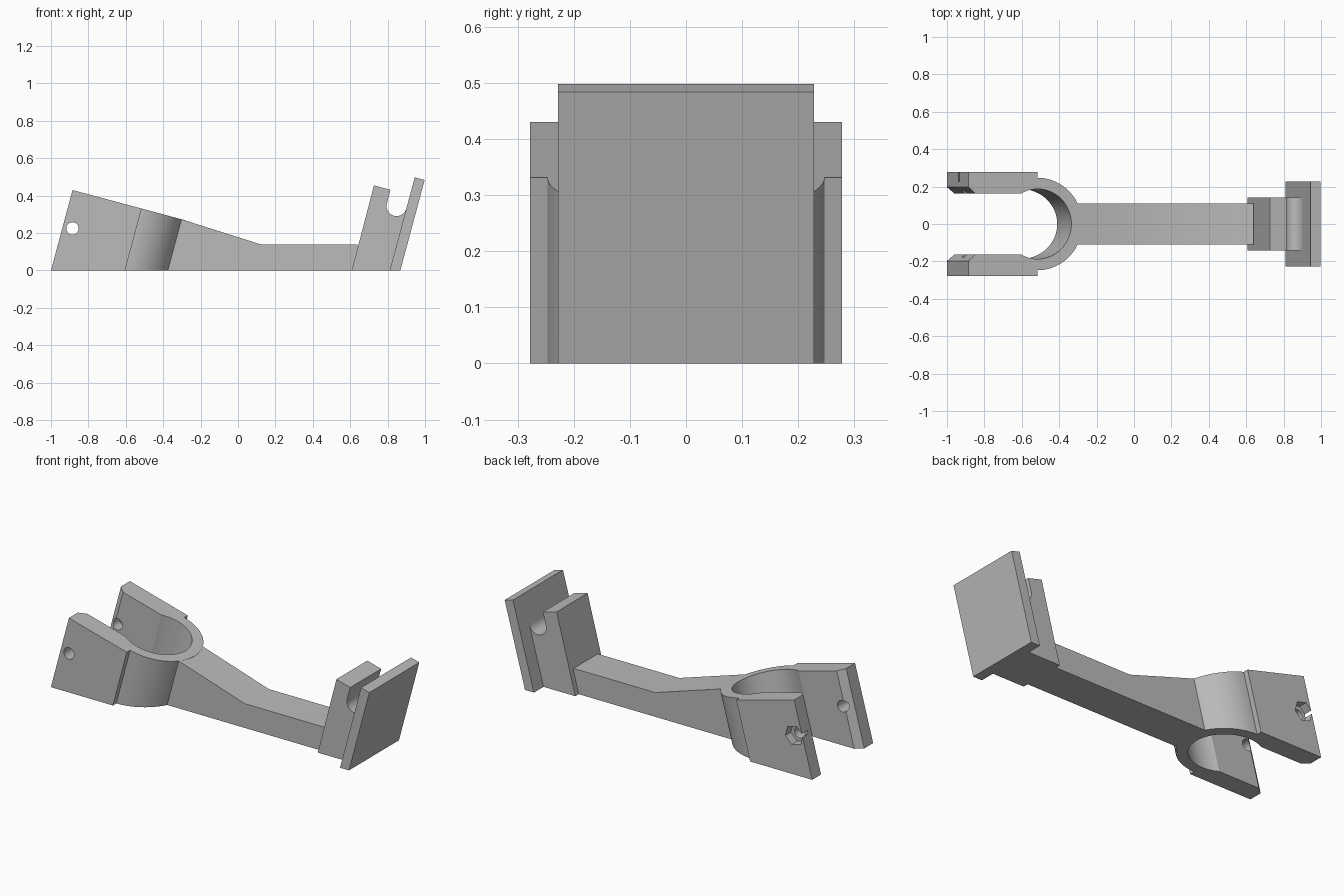
import bpy, bmesh
from math import sin, cos, tan, pi, radians, asin

old = bpy.data.objects.get("Cube")
if old:
    bpy.data.objects.remove(old, do_unlink=True)

TILT = radians(15)
K = tan(TILT)

grey = bpy.data.materials.new("plain grey")
grey.use_nodes = True
colour = (0.5, 0.5, 0.5, 1)
grey.diffuse_color = colour
grey.node_tree.nodes["Principled BSDF"].inputs["Base Color"].default_value = colour


def loft(name, lower, upper):
    """Closed solid between two matching outlines."""
    bm = bmesh.new()
    a = [bm.verts.new(p) for p in lower]
    b = [bm.verts.new(p) for p in upper]
    bm.faces.new(a)
    bm.faces.new(b)
    for i in range(len(a)):
        j = (i + 1) % len(a)
        bm.faces.new((a[i], a[j], b[j], b[i]))
    bmesh.ops.recalc_face_normals(bm, faces=bm.faces)
    mesh = bpy.data.meshes.new(name)
    bm.to_mesh(mesh)
    bm.free()
    mesh.materials.append(grey)
    obj = bpy.data.objects.new(name, mesh)
    bpy.context.collection.objects.link(obj)
    return obj


def side_prism(name, profile, y0, y1):
    """Extrude an x-z profile across y."""
    return loft(name, [(x, y0, z) for x, z in profile],
                [(x, y1, z) for x, z in profile])


def tilted_arc(cx, cz, r, start, end, n):
    """Arc points in x-z, measured in the tilted frame."""
    pts = []
    for i in range(n + 1):
        t = start + (end - start) * i / n
        u, v = r * cos(t), r * sin(t)
        pts.append((cx + u * cos(TILT) + v * sin(TILT),
                    cz - u * sin(TILT) + v * cos(TILT)))
    return pts


def select_only(obj):
    bpy.ops.object.select_all(action='DESELECT')
    obj.select_set(True)
    bpy.context.view_layer.objects.active = obj


def cut(obj, cutter):
    mod = obj.modifiers.new("cut", 'BOOLEAN')
    mod.operation = 'DIFFERENCE'
    mod.solver = 'EXACT'
    mod.object = cutter
    select_only(obj)
    bpy.ops.object.modifier_apply(modifier=mod.name)
    bpy.data.objects.remove(cutter, do_unlink=True)


# Open ring with two clamp arms, as one plan outline
RING_X, OUTER, INNER, GAP, SIDE = -0.604, 0.247, 0.187, 0.163, 0.278


def plan_arc(r, start, end, n):
    angles = [start + (end - start) * i / n for i in range(n + 1)]
    return [(RING_X + r * cos(t) / cos(TILT), r * sin(t)) for t in angles]


mouth = pi - asin(GAP / INNER)
plan = [(-1, -SIDE), (RING_X, -SIDE)]
plan += plan_arc(OUTER, -pi / 2, pi / 2, 40)
plan += [(RING_X, SIDE), (-1, SIDE), (-1, 0.197), (-0.96, GAP)]
plan += plan_arc(INNER, mouth, -mouth, 48)
plan += [(-0.96, -GAP), (-1, -0.197)]

top = []
for x, y in plan:
    z = (0.43 - K * (x + 0.885)) / (1 + K * K)
    top.append((x + K * z, y, z))
clamp = loft("ring_clamp", [(x, y, 0) for x, y in plan], top)

# Bolt hole through both arms and nut pocket in the back arm
bolt = (-0.885, 0.225)
cut(clamp, side_prism("bolt_cutter", tilted_arc(*bolt, 0.033, 0, 2 * pi, 32)[:-1], -0.4, 0.4))
cut(clamp, side_prism("nut_cutter", tilted_arc(*bolt, 0.058, 0, 2 * pi, 6)[:-1], 0.228, 0.4))

# Tapered shank
shank = side_prism("shank", [(-0.395, 0), (0.64, 0), (0.64, 0.14), (0.12, 0.14),
                             (-0.3, 0.273), (-0.322, 0.279)], -0.11, 0.11)

# Slotted grip block with a round slot floor
slot = tilted_arc(0.848, 0.345, 0.054, 0, -pi, 24)
grip = side_prism("slotted_block", [(0.608, 0), (0.812, 0)] + slot +
                  [(0.815, 0.431), (0.727, 0.455)], -0.141, 0.141)

# Wide end plate
plate = side_prism("end_plate", [(0.811, 0), (0.868, 0), (0.998, 0.484),
                                 (0.945, 0.498)], -0.228, 0.228)

for part in (clamp, shank, grip, plate):
    select_only(part)
    bpy.ops.object.shade_smooth_by_angle(angle=radians(20))
